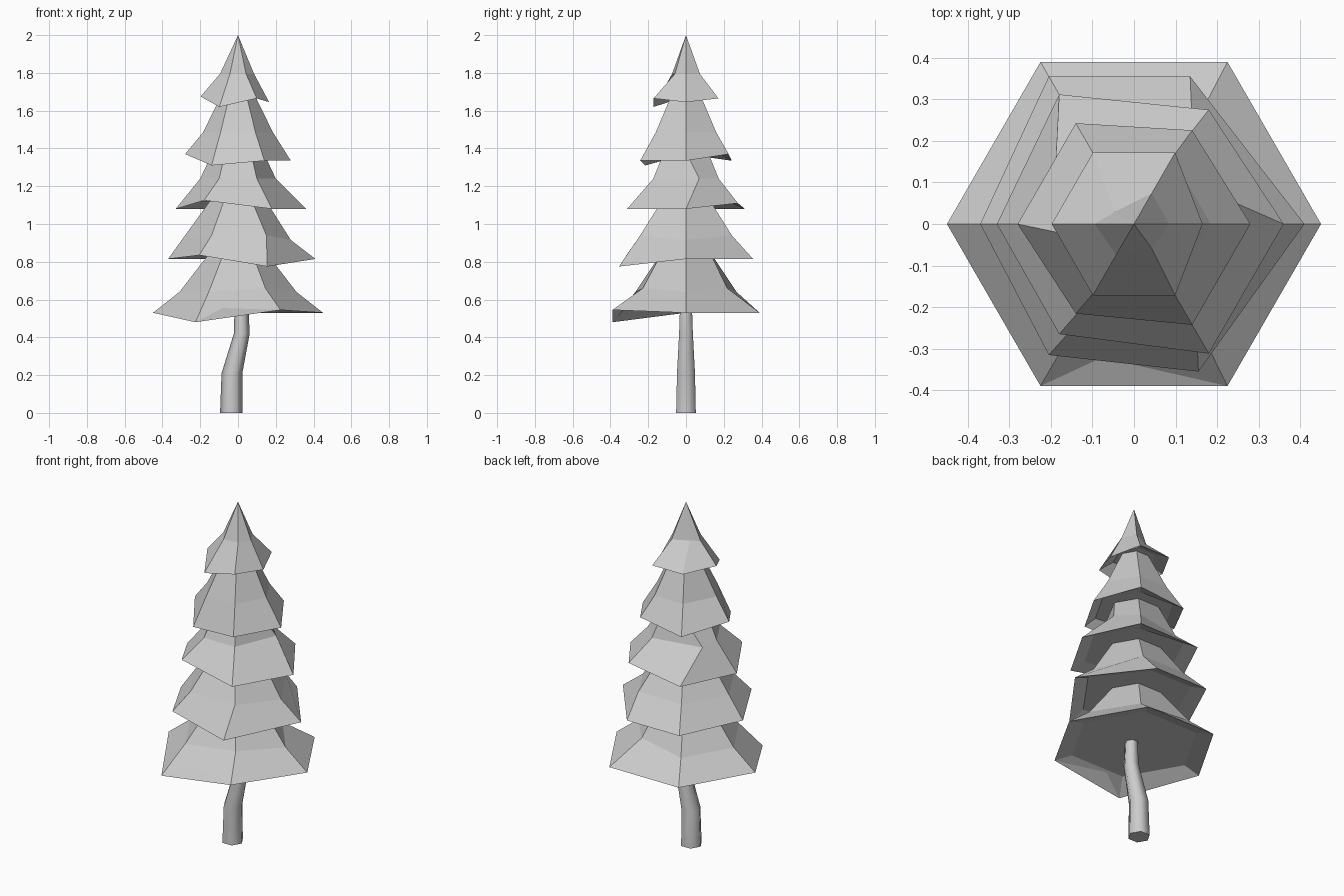
import bpy, bmesh
from math import cos, sin, pi
from mathutils import Vector

if "Cube" in bpy.data.objects:
    bpy.data.objects.remove(bpy.data.objects["Cube"])


def hex_ring(r, z, nudges=None, centre_x=0.0):
    """Six corners, counter-clockwise from +x; nudges move single corners."""
    ring = [Vector((centre_x + r * cos(k * pi / 3), r * sin(k * pi / 3), z)) for k in range(6)]
    for k, d in (nudges or {}).items():
        ring[k] += Vector(d)
    return ring


def loft(name, rings, apex=None, smooth=False):
    """Skin the rings from bottom to top and close both ends."""
    bm = bmesh.new()
    vs = [[bm.verts.new(p) for p in ring] for ring in rings]
    for a, b in zip(vs, vs[1:]):
        for k in range(6):
            j = (k + 1) % 6
            bm.faces.new((a[k], a[j], b[j], b[k]))
    bm.faces.new(vs[0][::-1])
    if apex:
        tip = bm.verts.new(apex)
        for k in range(6):
            bm.faces.new((vs[-1][k], vs[-1][(k + 1) % 6], tip))
    else:
        bm.faces.new(vs[-1])
    bmesh.ops.recalc_face_normals(bm, faces=bm.faces)
    for f in bm.faces:
        f.smooth = smooth and len(f.verts) == 4
    me = bpy.data.meshes.new(name)
    bm.to_mesh(me)
    bm.free()
    ob = bpy.data.objects.new(name, me)
    bpy.context.collection.objects.link(ob)


def branch_tier(name, rim, mid, top, rim_nudges, mid_nudges=None, apex=None, inset=0.78):
    """Flared skirt with a shallow hollow underneath."""
    outer = hex_ring(*rim, rim_nudges)
    floor_z = rim[1] + 0.25 * (mid[1] - rim[1])
    hollow = [Vector((p.x * inset, p.y * inset, floor_z)) for p in outer]
    rings = [hollow, outer, hex_ring(*mid, mid_nudges)]
    if top:
        rings.append(hex_ring(*top))
    loft(name, rings, apex)


# Bent trunk
loft("trunk", [hex_ring(r, z, None, x) for x, r, z in
               ((-0.035, 0.06, 0), (-0.032, 0.055, 0.21), (0.02, 0.042, 0.42), (0.018, 0.035, 0.6))],
     smooth=True)

# Branch tiers, bottom to top: (radius, height) of rim, bend and crown
branch_tier("branches_1", (0.45, 0.53), (0.31, 0.64), (0.14, 0.86),
            {4: (0, 0, -0.05), 5: (0, 0, 0.015)},
            {1: (-0.02, -0.05, 0.02), 5: (-0.01, 0.04, 0.02)})
branch_tier("branches_2", (0.41, 0.815), (0.28, 0.94), (0.15, 1.12),
            {1: (-0.07, 0, 0), 3: (0.04, 0, 0), 4: (0, 0.04, 0.02), 5: (-0.05, 0, -0.04)},
            {0: (0, 0, -0.025), 5: (0.01, 0, 0)})
branch_tier("branches_3", (0.36, 1.08), (0.2, 1.24), (0.135, 1.38),
            {1: (0, -0.037, 0.03), 3: (0.03, 0, 0), 4: (0, 0.047, 0.045)},
            {0: (0, 0.07, 0), 2: (-0.09, -0.055, 0)})
branch_tier("branches_4", (0.28, 1.335), (0.185, 1.485), (0.08, 1.7),
            {1: (0, -0.017, 0.035), 3: (0, 0, 0.035), 4: (0, 0.027, -0.025)},
            {3: (0, -0.02, 0)})
branch_tier("treetop", (0.198, 1.665), (0.085, 1.795), None,
            {0: (-0.033, 0, -0.02), 3: (0, 0, 0.01), 4: (0, 0, -0.045)},
            {2: (-0.003, -0.044, 0), 3: (-0.01, 0, 0), 5: (0, 0.015, 0)},
            apex=(0, 0, 2), inset=0.6)
